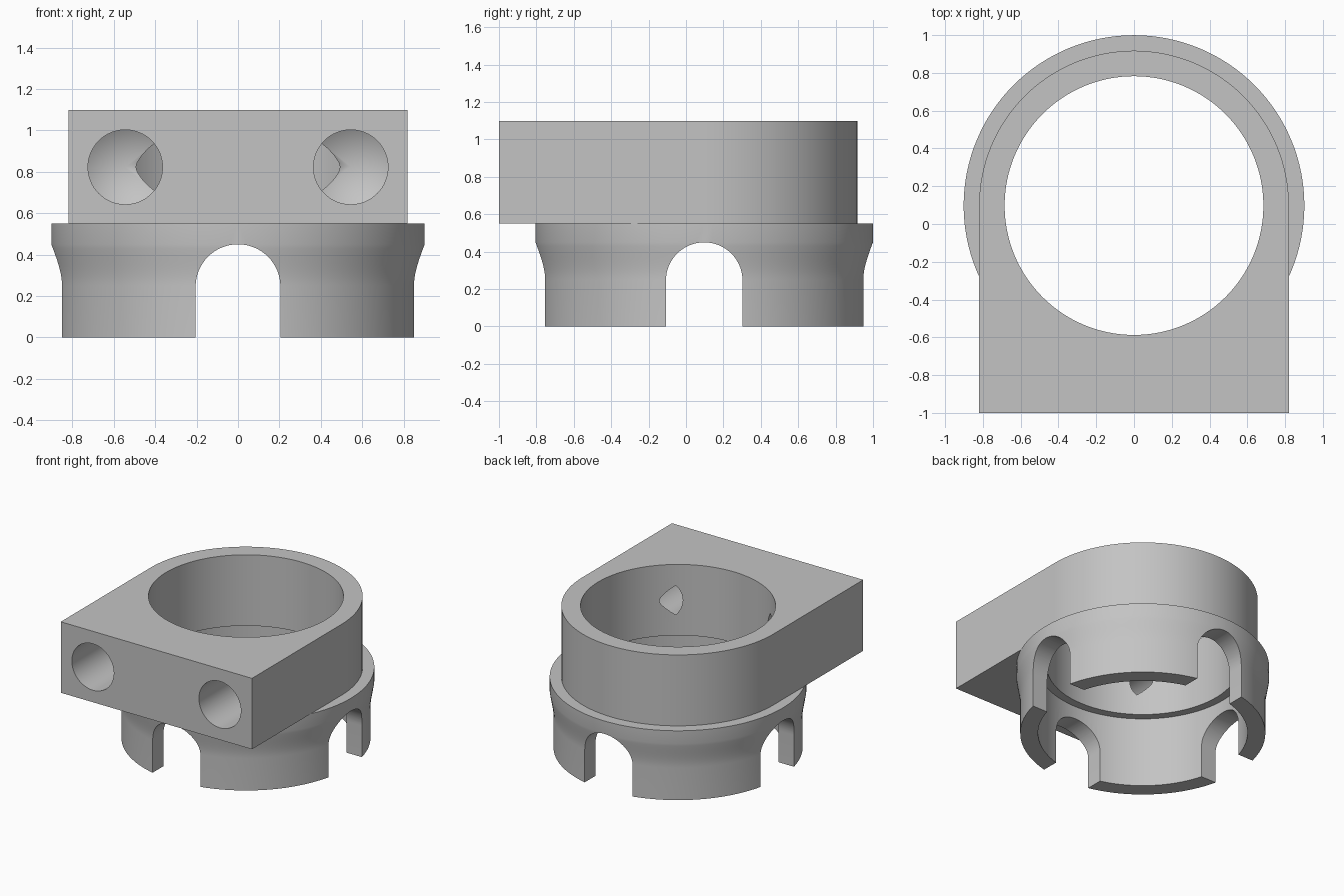
import bpy
import bmesh
import math
from mathutils import Matrix, Vector

if "Cube" in bpy.data.objects:
    bpy.data.objects.remove(bpy.data.objects["Cube"], do_unlink=True)

CY = 0.0975          # y of the bore axis
SEAT = 0.55          # height where the block meets the collar
TOP = 1.1
BORE = 0.685
HALF = 0.82          # half width of the block

grey = bpy.data.materials.new("plain grey")
grey.use_nodes = True
grey.diffuse_color = (0.55, 0.55, 0.55, 1)
grey.node_tree.nodes["Principled BSDF"].inputs["Base Color"].default_value = grey.diffuse_color


def finish(name, bm, matrix):
    bmesh.ops.remove_doubles(bm, verts=bm.verts, dist=1e-5)
    bmesh.ops.recalc_face_normals(bm, faces=bm.faces)
    bm.transform(matrix)
    mesh = bpy.data.meshes.new(name)
    bm.to_mesh(mesh)
    bm.free()
    mesh.materials.append(grey)
    obj = bpy.data.objects.new(name, mesh)
    bpy.context.collection.objects.link(obj)
    return obj


def lathe(name, profile, matrix, steps=128):
    """Spin a closed (radius, height) profile round z."""
    bm = bmesh.new()
    verts = [bm.verts.new((r, 0, z)) for r, z in profile]
    edges = [bm.edges.new((v, verts[i - 1])) for i, v in enumerate(verts)]
    bmesh.ops.spin(bm, geom=verts + edges, cent=(0, 0, 0), axis=(0, 0, 1),
                   angle=math.tau, steps=steps, use_merge=True)
    return finish(name, bm, matrix)


def prism(name, outline, low, high, matrix):
    """Extrude a flat outline along z."""
    bm = bmesh.new()
    face = bm.faces.new([bm.verts.new((x, y, low)) for x, y in outline])
    extruded = bmesh.ops.extrude_face_region(bm, geom=[face])["geom"]
    bmesh.ops.translate(bm, vec=(0, 0, high - low),
                        verts=[g for g in extruded if isinstance(g, bmesh.types.BMVert)])
    return finish(name, bm, matrix)


def arc(radius, steps, rise=0.0):
    return [(radius * math.cos(math.pi * i / steps), rise + radius * math.sin(math.pi * i / steps))
            for i in range(steps + 1)]


def cut(obj, cutters):
    bpy.context.view_layer.objects.active = obj
    for cutter in cutters:
        mod = obj.modifiers.new("cut", "BOOLEAN")
        mod.operation = "DIFFERENCE"
        mod.solver = "EXACT"
        mod.object = cutter
        bpy.ops.object.modifier_apply(modifier=mod.name)
        bpy.data.objects.remove(cutter, do_unlink=True)


def smooth(obj):
    bpy.ops.object.select_all(action="DESELECT")
    obj.select_set(True)
    bpy.context.view_layer.objects.active = obj
    bpy.ops.object.shade_smooth_by_angle(angle=math.radians(30))


axis = Matrix.Translation((0, CY, 0))

# Clamp block: round at the back, square at the front
front = -1 - CY
block = prism("clamp_block", arc(HALF, 64) + [(-HALF, front), (HALF, front)], SEAT, TOP, axis)
bore = lathe("bore_cutter", [(0, 0.3), (BORE, 0.3), (BORE, 1.3), (0, 1.3)], axis)

# Two drilled holes with conical tips that break into the bore
drills = []
for side in (-1, 1):
    place = Matrix.Translation((side * 0.545, -1.1, 0.823)) @ Matrix.Rotation(-math.pi / 2, 4, "X")
    drills.append(lathe("drill_cutter", [(0, 0), (0.18, 0), (0.18, 0.645), (0, 0.753)], place, 64))
cut(block, [bore] + drills)
smooth(block)

# Lower collar with a flared rim
flare = [(0.875 + 0.027 * t * t * (2 - t), 0.25 + 0.2 * t) for t in [i / 10 for i in range(11)]]
collar = lathe("slotted_collar",
               [(0.748, 0), (0.875, 0)] + flare + [(0.902, SEAT), (0.748, SEAT)], axis)

# Arched slots through the collar in both directions
tunnels = []
for turn in (0, math.pi / 2):
    place = axis @ Matrix.Rotation(turn, 4, "Z") @ Matrix.Rotation(math.pi / 2, 4, "X")
    outline = arc(0.205, 32, 0.245) + [(-0.205, -0.1), (0.205, -0.1)]
    tunnels.append(prism("slot_cutter", outline, -1.2, 1.2, place))
cut(collar, tunnels)
smooth(collar)
